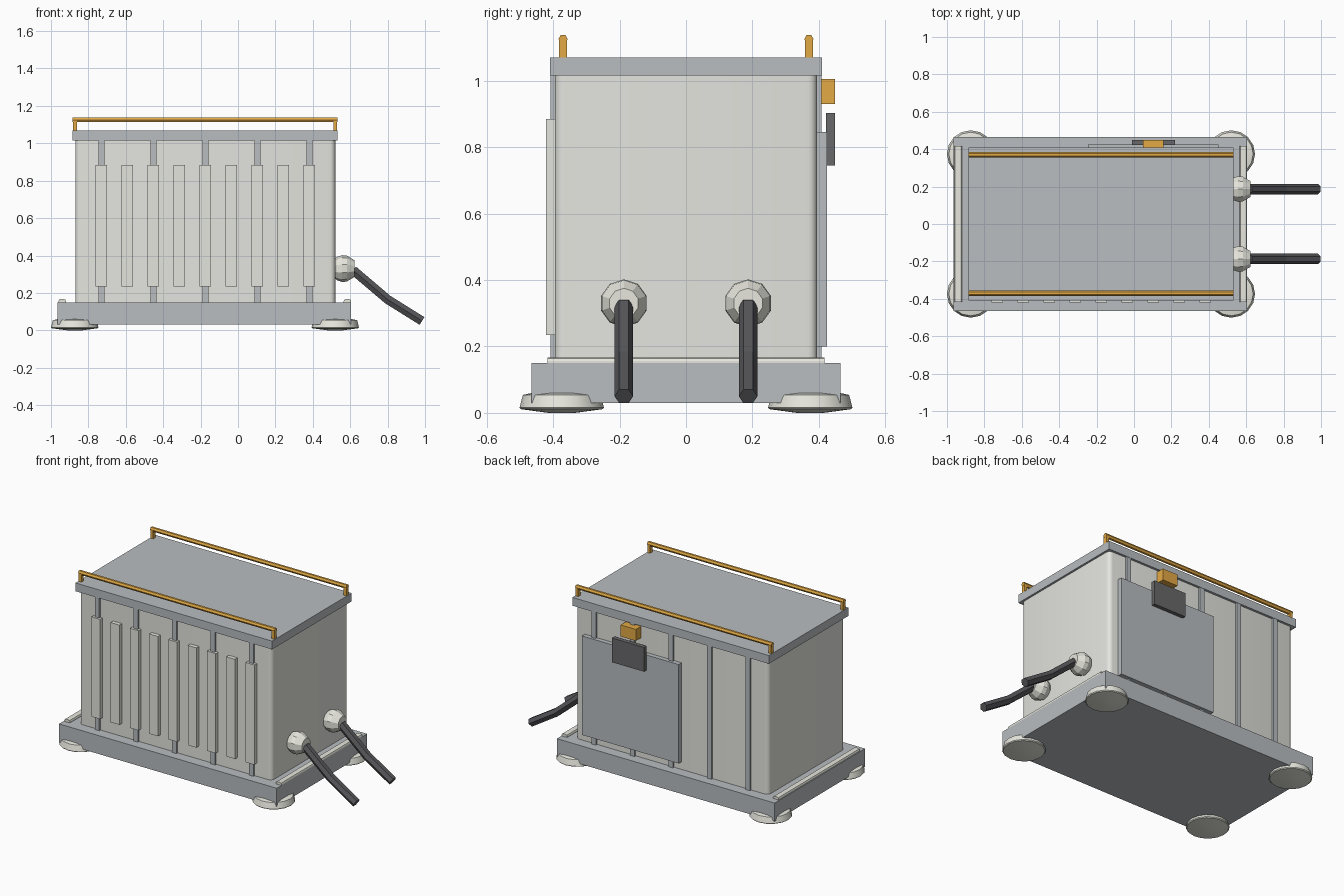
import bpy, bmesh, math
from mathutils import Matrix, Vector

cube = bpy.data.objects.get("Cube")
if cube:
    bpy.data.objects.remove(cube, do_unlink=True)


def material(name, r, g, b):
    m = bpy.data.materials.new(name)
    m.use_nodes = True
    m.diffuse_color = (r, g, b, 1)
    m.node_tree.nodes["Principled BSDF"].inputs["Base Color"].default_value = (r, g, b, 1)
    return m


PALE = material("pale enamel", 0.78, 0.78, 0.74)
CERAMIC = material("off white ceramic", 0.82, 0.82, 0.75)
GREY = material("steel grey", 0.48, 0.51, 0.53)
PLATE = material("charcoal plate", 0.14, 0.14, 0.145)
RUBBER = material("dark rubber", 0.095, 0.095, 0.105)
AMBER = material("amber paint", 0.77, 0.40, 0.06)


def finish(name, bm, mat):
    bmesh.ops.recalc_face_normals(bm, faces=bm.faces)
    mesh = bpy.data.meshes.new(name)
    bm.to_mesh(mesh)
    bm.free()
    obj = bpy.data.objects.new(name, mesh)
    bpy.context.collection.objects.link(obj)
    mesh.materials.append(mat)
    return obj


def smooth(obj, degrees=35):
    bpy.ops.object.select_all(action="DESELECT")
    obj.select_set(True)
    bpy.context.view_layer.objects.active = obj
    bpy.ops.object.shade_smooth_by_angle(angle=math.radians(degrees))


def box(name, x, y, z, mat, bevel=0, segments=1, pick=None):
    """Box from (min, max) ranges; pick chooses the edges to bevel."""
    bm = bmesh.new()
    bmesh.ops.create_cube(bm, size=1)
    for v in bm.verts:
        v.co = [r[0] if c < 0 else r[1] for c, r in zip(v.co, (x, y, z))]
    if bevel:
        edges = [e for e in bm.edges if pick(e)]
        bmesh.ops.bevel(bm, geom=edges, offset=bevel, segments=segments,
                        profile=0.5, affect="EDGES")
    return finish(name, bm, mat)


def lathe(name, profile, sides, mat, place):
    """Revolve (radius, height) points around z, then place the result."""
    bm = bmesh.new()
    rings = []
    for r, h in profile:
        angles = [math.tau * i / sides for i in range(sides)]
        rings.append([bm.verts.new((r * math.cos(a), r * math.sin(a), h)) for a in angles])
    for low, high in zip(rings, rings[1:]):
        for i in range(sides):
            j = (i + 1) % sides
            bm.faces.new((low[i], low[j], high[j], high[i]))
    bm.faces.new(rings[0])
    bm.faces.new(rings[-1])
    bm.transform(place)
    return finish(name, bm, mat)


def tube(name, points, radius, mat):
    """Six-sided tube along a path lying in an xz plane."""
    pts = [Vector(p) for p in points]
    side = Vector((0, 1, 0))
    bm = bmesh.new()
    rings = []
    for i, p in enumerate(pts):
        along = (pts[min(i + 1, len(pts) - 1)] - pts[max(i - 1, 0)]).normalized()
        up = along.cross(side)
        rings.append([bm.verts.new(p + radius * (math.cos(a) * side + math.sin(a) * up))
                      for a in (math.tau * k / 6 for k in range(6))])
    for a, b in zip(rings, rings[1:]):
        for k in range(6):
            bm.faces.new((a[k], a[(k + 1) % 6], b[(k + 1) % 6], b[k]))
    bm.faces.new(rings[0])
    bm.faces.new(rings[-1])
    return finish(name, bm, mat)


def upright(e):
    return abs(e.verts[0].co.z - e.verts[1].co.z) > 0.1


def long_top(e):
    return (all(v.co.z > 0.16 for v in e.verts)
            and abs(e.verts[0].co.y - e.verts[1].co.y) > 0.1)


MID = -0.175  # centre of the cabinet along x

# Plinth
box("plinth", (-0.965, 0.605), (-0.465, 0.465), (0.03, 0.15), GREY)

# Feet under the corners and rounded rails across both ends of the plinth
foot_profile = [(0.04, 0), (0.122, 0.011), (0.127, 0.016), (0.117, 0.054), (0.09, 0.06)]
for x, end in ((-0.873, "right"), (0.52, "left")):
    for y, face in ((-0.374, "front"), (0.374, "back")):
        smooth(lathe(f"foot_{face}_{end}", foot_profile, 16, CERAMIC,
                     Matrix.Translation((x, y, 0))))
for x in (-0.94, 0.585):
    box("plinth_rail", (x - 0.02, x + 0.02), (-0.417, 0.417), (0.148, 0.167), CERAMIC,
        bevel=0.011, segments=2, pick=long_top)

# Cabinet and lid
smooth(box("cabinet", (-0.87, 0.52), (-0.395, 0.395), (0.15, 1.02), PALE,
           bevel=0.028, segments=4, pick=upright))
box("lid", (-0.885, 0.533), (-0.41, 0.41), (1.015, 1.069), GREY)

# Ribs on both long sides, with cooling fins on the front
STEP = 0.139
for i in range(-4, 5):
    x = MID + i * STEP
    box("cooling_fin", (x - 0.031, x + 0.031), (-0.421, -0.39), (0.235, 0.885), PALE)
    if i % 2 == 0:
        for s in (-1, 1):
            y = sorted((s * 0.38, s * 0.408))
            box("rib", (x - 0.016, x + 0.016), y, (0.15, 1.02), GREY)

# Back service panel, its dark plate and the amber lamp
box("service_panel", (-0.245, 0.453), (0.39, 0.425), (0.2, 0.845), GREY)
box("dark_plate", (-0.012, 0.22), (0.422, 0.449), (0.745, 0.903), PLATE)
box("warning_lamp", (0.047, 0.157), (0.39, 0.449), (0.93, 1.005), AMBER)

# Handrails along the lid
for y in (-0.37, 0.37):
    tube("handrail_bar", [(-0.884, y, 1.125), (0.531, y, 1.125)], 0.014, AMBER)
    for x in (-0.872, 0.52):
        box("handrail_post", (x - 0.01, x + 0.01), (y - 0.012, y + 0.012),
            (1.06, 1.125), AMBER)

# Cable glands and drooping cables on the left end
gland_profile = [(0.05, 0), (0.062, 0.012), (0.072, 0.04), (0.069, 0.065), (0.045, 0.105)]
sideways = Matrix.Rotation(math.pi / 2, 4, "Y")
for y in (-0.187, 0.187):
    lathe("cable_gland", gland_profile, 10, CERAMIC,
          Matrix.Translation((0.517, y, 0.33)) @ sideways)
    tube("cable", [(0.615, y, 0.322), (0.8, y, 0.165), (0.984, y, 0.05)], 0.028, RUBBER)
